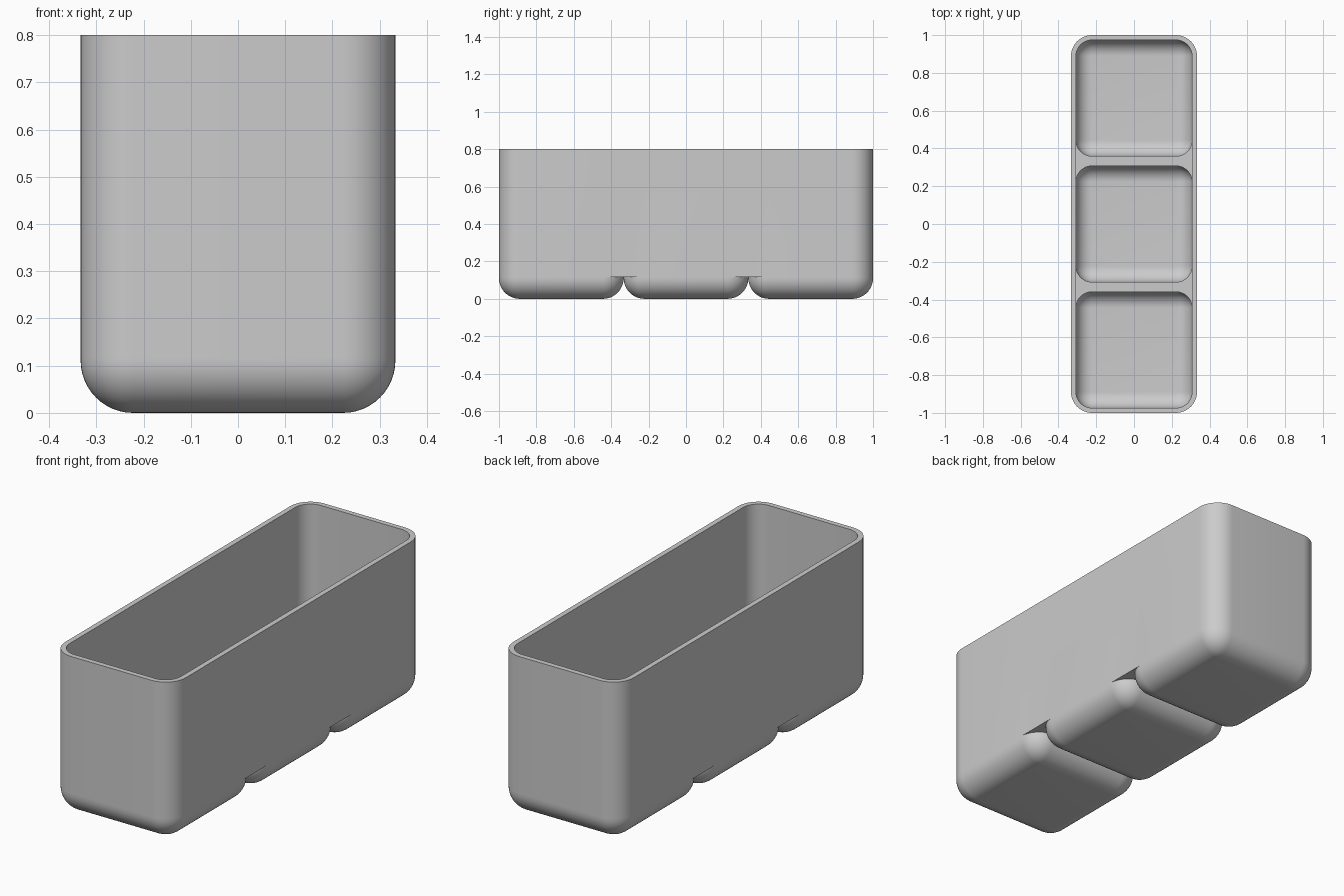
import bpy, bmesh
from math import sin, cos, pi, radians, atan2

cube = bpy.data.objects.get("Cube")
if cube:
    bpy.data.objects.remove(cube)

HALF = 1 / 3          # half width of one square cell
RADIUS = 0.111        # corner and bottom rounding
WALL = 0.026          # wall thickness
HEIGHT = 0.8
STEP = 0.117          # height of the grooves between the feet
SEG = 12
CENTRES = (-2 * HALF, 0, 2 * HALF)


def ring(core, r, cy):
    """Rounded square around (0, cy), as plan points."""
    pts = []
    for k, (sx, sy) in enumerate(((1, 1), (-1, 1), (-1, -1), (1, -1))):
        for i in range(SEG + 1):
            a = (k + i / SEG) * pi / 2
            pts.append((sx * core + r * cos(a), cy + sy * core + r * sin(a)))
    return pts


def add_loop(bm, pts, z):
    return [bm.verts.new((x, y, z)) for x, y in pts]


def bridge(bm, a, b):
    n = len(a)
    for i in range(n):
        j = (i + 1) % n
        bm.faces.new((a[i], a[j], b[j], b[i]))


def skin(bm, half, r, z0, z_step):
    """Three rounded cups with one long wall above; returns the rim loop."""
    core = half - r
    tops = []
    for cy in CENTRES:
        loops = []
        for i in range(SEG + 1):
            t = i / SEG * pi / 2
            loops.append(add_loop(bm, ring(core, r * sin(t), cy), z0 + r * (1 - cos(t))))
        loops.append(add_loop(bm, ring(core, r, cy), z_step))
        for a, b in zip(loops, loops[1:]):
            bridge(bm, a, b)
        bm.faces.new(loops[0][::SEG + 1])
        tops.append(loops[-1])
    # Wall follows the outermost points of the cups
    end = CENTRES[2] + core
    outline = [v for t in tops for v in t
               if abs(abs(v.co.x) - half) < 1e-4 or abs(v.co.y) > end - 1e-4]
    outline.sort(key=lambda v: atan2(v.co.y, v.co.x))
    rim = add_loop(bm, [v.co.xy for v in outline], HEIGHT)
    bridge(bm, outline, rim)
    return tops, rim


bm = bmesh.new()
n = SEG + 1

# Outer skin, with a pair of flat groove ceilings between neighbouring feet
tops, outer_rim = skin(bm, HALF, RADIUS, 0, STEP)
for a, b in zip(tops, tops[1:]):
    bm.faces.new(a[:n] + b[3 * n:])
    bm.faces.new(a[n:2 * n] + b[2 * n:3 * n])
touching = [f for f in bm.faces
            if abs(abs(f.calc_center_median().y) - HALF) < 1e-4
            and abs(f.calc_center_median().x) < 0.1
            and f.calc_center_median().z > RADIUS]
bmesh.ops.delete(bm, geom=touching, context='FACES')

# Inner skin, with a flat divider ledge between neighbouring pockets
tops, inner_rim = skin(bm, HALF - WALL, RADIUS - WALL, WALL, STEP + WALL)
for a, b in zip(tops, tops[1:]):
    bm.faces.new(a[:2 * n] + b[2 * n:])

# Rim
bridge(bm, outer_rim, inner_rim)

bmesh.ops.remove_doubles(bm, verts=bm.verts, dist=1e-5)
bmesh.ops.recalc_face_normals(bm, faces=bm.faces)

mesh = bpy.data.meshes.new("storage_bin")
bm.to_mesh(mesh)
bm.free()
bin_obj = bpy.data.objects.new("storage_bin", mesh)
bpy.context.collection.objects.link(bin_obj)

# Plain grey plastic
mat = bpy.data.materials.new("grey_plastic")
mat.use_nodes = True
grey = (0.6, 0.6, 0.6, 1)
mat.diffuse_color = grey
mat.node_tree.nodes["Principled BSDF"].inputs["Base Color"].default_value = grey
mesh.materials.append(mat)

bpy.ops.object.select_all(action='DESELECT')
bin_obj.select_set(True)
bpy.context.view_layer.objects.active = bin_obj
bpy.ops.object.shade_smooth_by_angle(angle=radians(30))
